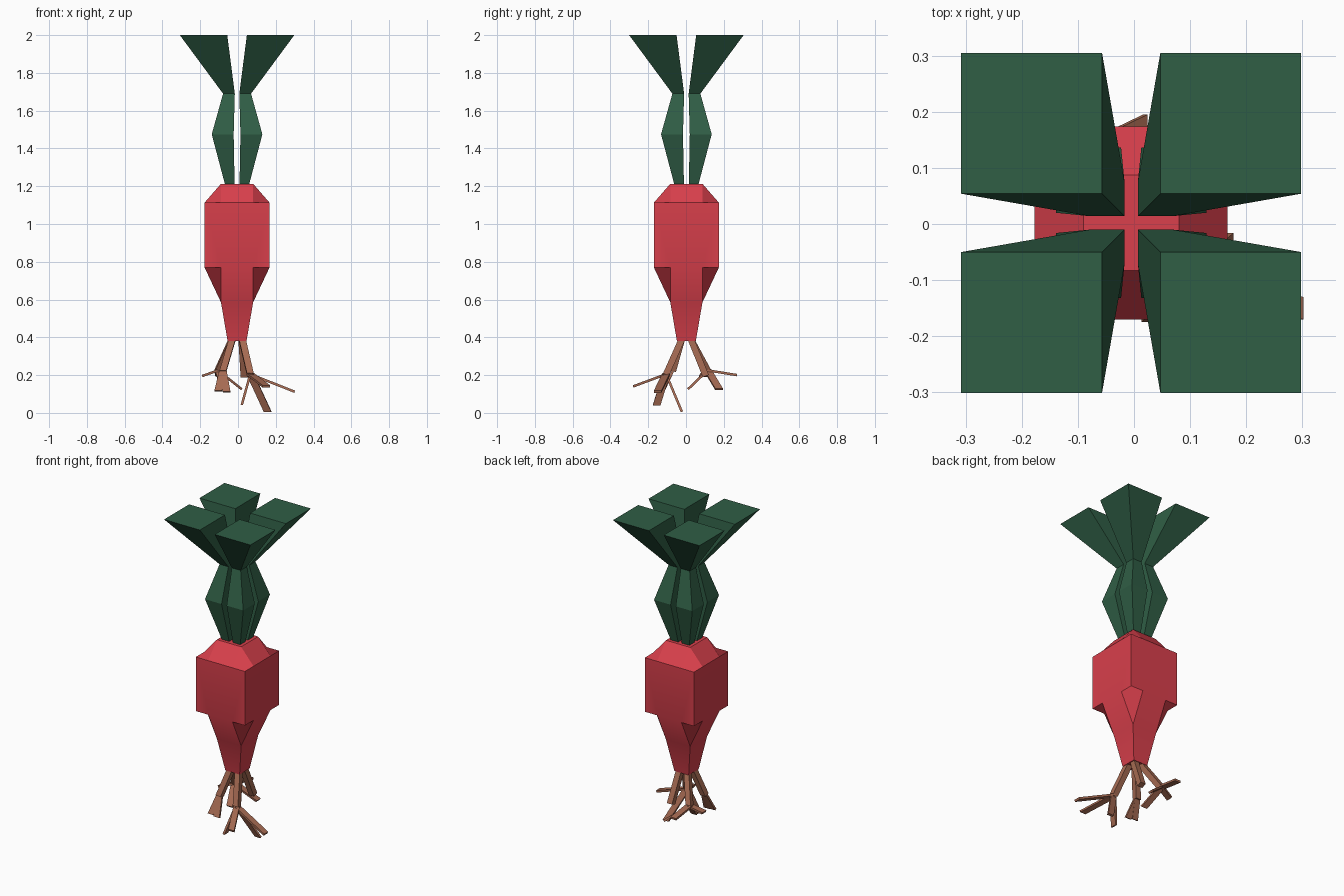
import bpy, bmesh, math
from mathutils import Vector, Matrix

if "Cube" in bpy.data.objects:
    bpy.data.objects.remove(bpy.data.objects["Cube"])

CX, CY = -0.005, 0.002   # axis of the vegetable


def material(name, rgb):
    m = bpy.data.materials.new(name)
    m.diffuse_color = (*rgb, 1)
    m.use_nodes = True
    m.node_tree.nodes["Principled BSDF"].inputs["Base Color"].default_value = m.diffuse_color
    return m


red = material("radish red", (0.70, 0.051, 0.072))
green = material("leaf green", (0.029, 0.112, 0.060))
brown = material("root brown", (0.38, 0.145, 0.085))


def finish(bm, name, mat, weld=True, recalc=True):
    if weld:
        bmesh.ops.remove_doubles(bm, verts=bm.verts, dist=0.0005)
    if recalc:
        bmesh.ops.recalc_face_normals(bm, faces=bm.faces)
    me = bpy.data.meshes.new(name)
    bm.to_mesh(me)
    bm.free()
    me.materials.append(mat)
    ob = bpy.data.objects.new(name, me)
    bpy.context.collection.objects.link(ob)
    return ob


# Body: one quarter of faces, turned four times
W, A = 0.172, 0.085           # half width, half width of the middle strips
ZT, Z1, Z2, Z3, ZB = 1.213, 1.113, 0.77, 0.585, 0.38
B = 0.05                      # half width of the tip
side = [
    # flat box side
    [(-W, -W, Z2), (-A, -W, Z2), (A, -W, Z2), (W, -W, Z2),
     (W, -W, Z1), (A, -W, Z1), (-A, -W, Z1), (-W, -W, Z1)],
    # shoulder, lower slope, tip
    [(-A, -W, Z1), (A, -W, Z1), (A, -A, ZT), (-A, -A, ZT)],
    [(-A, -A, Z3), (A, -A, Z3), (A, -W, Z2), (-A, -W, Z2)],
    [(-B, -B, ZB), (B, -B, ZB), (A, -A, Z3), (-A, -A, Z3)],
    # corner kites, above and below
    [(A, -W, Z1), (W, -W, Z1), (W, -A, Z1), (A, -A, ZT)],
    [(A, -W, Z2), (A, -A, Z3), (W, -A, Z2), (W, -W, Z2)],
]
# start each kite so that it splits between the two strip corners
side[4] = [side[4][i] for i in (0, 1, 2, 3)]
bm = bmesh.new()
for k in range(4):
    R = Matrix.Translation((CX, CY, 0)) @ Matrix.Rotation(k * math.pi / 2, 4, 'Z')
    for f in side:
        bm.faces.new([bm.verts.new(R @ Vector(p)) for p in f])
for h, z in ((A, ZT), (B, ZB)):
    bm.faces.new([bm.verts.new((CX + sx * h, CY + sy * h, z))
                  for sx, sy in ((-1, -1), (1, -1), (1, 1), (-1, 1))])
body = finish(bm, "body", red)
bpy.context.view_layer.objects.active = body
body.select_set(True)
bpy.ops.object.shade_smooth_by_angle(angle=math.radians(30))
body.select_set(False)

# Leaves: square sections (height, inner edge, outer edge) in each quadrant
sections = [(1.21, 0.013, 0.064), (1.475, 0.018, 0.134),
            (1.69, 0.012, 0.074), (2.0, 0.052, 0.303)]
for sx, sy, name in ((1, -1, "front_right"), (-1, -1, "front_left"),
                     (1, 1, "back_right"), (-1, 1, "back_left")):
    bm = bmesh.new()
    rings = [[bm.verts.new((CX + sx * x, CY + sy * y, z))
              for x, y in ((i, i), (o, i), (o, o), (i, o))] for z, i, o in sections]
    for lo, hi in zip(rings, rings[1:]):
        for j in range(4):
            n = (j + 1) % 4
            bm.faces.new((lo[j], lo[n], hi[n], hi[j]))
    bm.faces.new(rings[0])
    bm.faces.new(rings[-1])
    finish(bm, "leaf_" + name, green)


# Roots: stems with flat branches
def strip(bm, a, b, axis, width, thick):
    a, b, w = Vector(a), Vector(b), Vector(axis)
    t = (b - a).cross(w).normalized() * thick / 2
    w = w * width / 2
    r = [[bm.verts.new(p + i * w + j * t)
          for i, j in ((-1, -1), (1, -1), (1, 1), (-1, 1))] for p in (a, b)]
    for j in range(4):
        n = (j + 1) % 4
        bm.faces.new((r[0][j], r[0][n], r[1][n], r[1][j]))
    bm.faces.new(r[0])
    bm.faces.new(r[1])


X, Y = (1, 0, 0), (0, 1, 0)
roots = {
    "root_front_right": ((0.022, -0.022, 0.39), (0.065, -0.105, 0.205), [
        ((0.30, -0.15, 0.112), Y), ((0.15, -0.28, 0.14), X),
        ((0.02, -0.155, 0.042), Y), ((0.157, -0.022, 0.006), X)]),
    "root_back_left": ((-0.03, 0.026, 0.39), (-0.105, 0.115, 0.225), [
        ((-0.19, 0.09, 0.195), Y), ((-0.10, 0.27, 0.20), X),
        ((0.02, 0.175, 0.125), Y), ((-0.065, 0.01, 0.125), X)]),
    "root_front_left": ((-0.03, -0.022, 0.39), (-0.08, -0.07, 0.22), [
        ((-0.105, -0.12, 0.115), X), ((-0.06, -0.125, 0.11), X)]),
    "root_back_right": ((0.02, 0.026, 0.39), (0.032, 0.105, 0.195), []),
}
for name, (top, node, ends) in roots.items():
    bm = bmesh.new()
    strip(bm, top, node, X, 0.036, 0.034)
    for end, axis in ends:
        strip(bm, node, end, axis, 0.04, 0.013)
    finish(bm, name, brown, weld=False)
